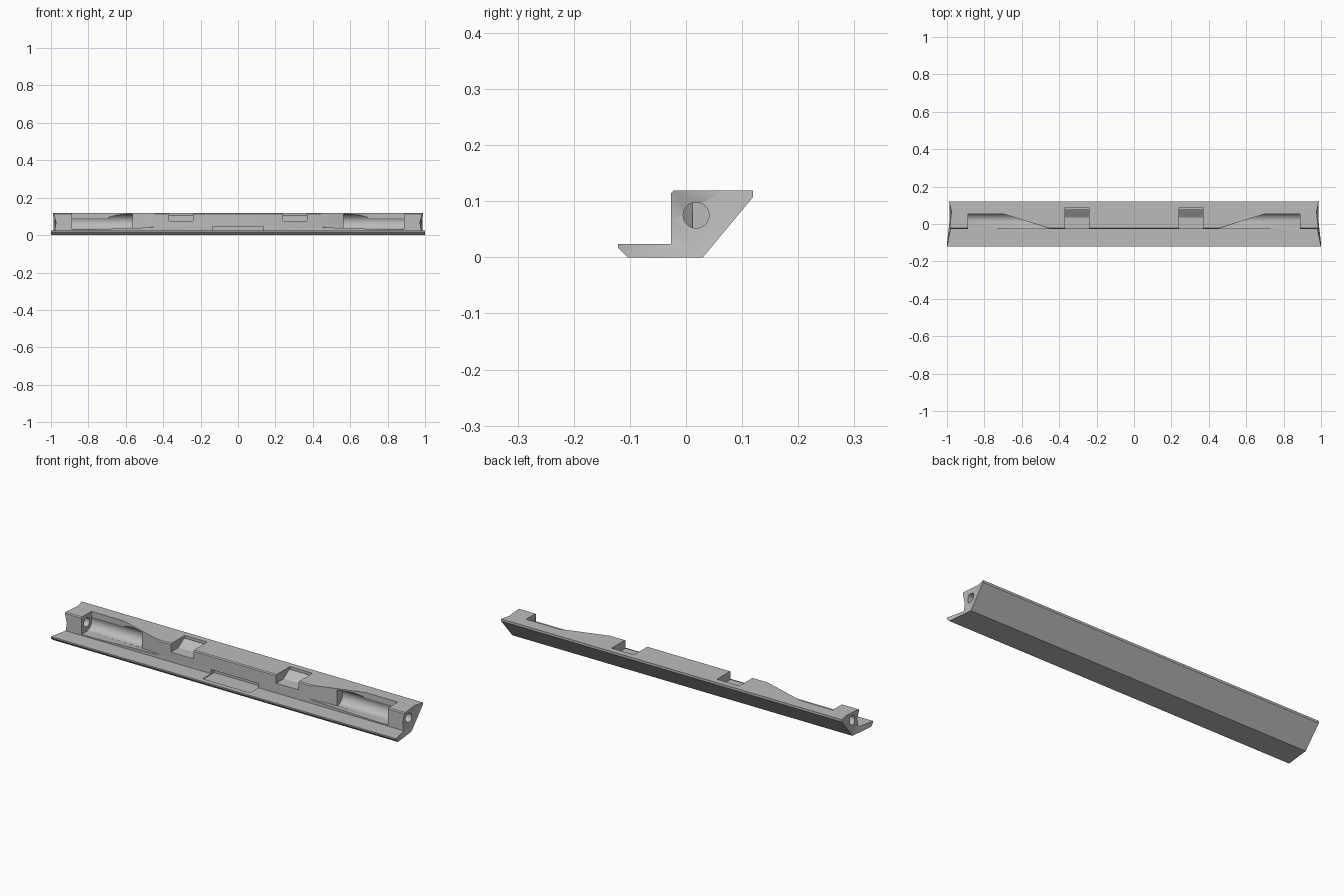
import bpy
import bmesh
from math import radians
from mathutils import Matrix

cube = bpy.data.objects.get("Cube")
if cube:
    bpy.data.objects.remove(cube, do_unlink=True)

grey = bpy.data.materials.new("satin grey")
grey.use_nodes = True
grey.diffuse_color = (0.5, 0.5, 0.5, 1)
grey.node_tree.nodes["Principled BSDF"].inputs["Base Color"].default_value = (0.5, 0.5, 0.5, 1)


def finish(bm, name):
    bmesh.ops.recalc_face_normals(bm, faces=bm.faces)
    mesh = bpy.data.meshes.new(name)
    bm.to_mesh(mesh)
    bm.free()
    mesh.materials.append(grey)
    obj = bpy.data.objects.new(name, mesh)
    bpy.context.collection.objects.link(obj)
    return obj


def loft(name, start, end):
    """Closed solid between two matching outlines."""
    bm = bmesh.new()
    a = [bm.verts.new(p) for p in start]
    b = [bm.verts.new(p) for p in end]
    for i in range(len(a)):
        j = (i + 1) % len(a)
        bm.faces.new((a[i], a[j], b[j], b[i]))
    caps = [bm.faces.new(a), bm.faces.new(b)]
    bmesh.ops.triangulate(bm, faces=caps)
    return finish(bm, name)


def bar(name, profile, x0, x1):
    return loft(name, [(x0, y, z) for y, z in profile], [(x1, y, z) for y, z in profile])


def rod(name, radius, x0, x1, y, z):
    bm = bmesh.new()
    place = Matrix.Translation(((x0 + x1) / 2, y, z)) @ Matrix.Rotation(radians(90), 4, "Y")
    bmesh.ops.create_cone(bm, cap_ends=True, segments=64, radius1=radius, radius2=radius,
                          depth=abs(x1 - x0), matrix=place)
    return finish(bm, name)


def prism(name, plan, side, top):
    """Upright solid from plan points (x, y, floor height)."""
    return loft(name, [(side * x, y, z) for x, y, z in plan],
                [(side * x, y, top) for x, y, z in plan])


# Rail body: (y, z, end x), the two ridge points form the notch in each end
outline = [
    (-0.027, 0.066, 0.973), (-0.027, 0.024, 0.98), (-0.121, 0.024, 1.0),
    (-0.121, 0.017, 1.0), (-0.104, 0.0, 1.0), (0.03, 0.0, 0.985),
    (0.119, 0.107, 0.988), (0.119, 0.119, 0.988), (0.068, 0.119, 0.976),
    (-0.022, 0.119, 0.985), (-0.027, 0.114, 0.985),
]
bm = bmesh.new()
rings = [[bm.verts.new((s * x, y, z)) for y, z, x in outline] for s in (-1, 1)]
for i in range(len(outline)):
    j = (i + 1) % len(outline)
    bm.faces.new((rings[0][i], rings[0][j], rings[1][j], rings[1][i]))
caps = []
for ring in rings:
    caps.append(bm.faces.new(ring[:9]))
    caps.append(bm.faces.new([ring[0]] + ring[8:]))
bmesh.ops.triangulate(bm, faces=caps)
rail = finish(bm, "corner_rail")

# Cutters for the pockets, end holes and clip windows
cutters = []
window = [(-0.05, 0.075), (0.035, 0.075), (0.079, 0.105), (0.087, 0.105),
          (0.087, 0.14), (-0.05, 0.14)]
for side, label in ((1, "left"), (-1, "right")):
    upper = [(0.42, -0.04, 0.072), (0.44, -0.027, 0.072), (0.7, 0.054, 0.072),
             (0.888, 0.054, 0.072), (0.888, -0.04, 0.072)]
    lower = [(0.42, -0.04, 0.045), (0.44, -0.027, 0.045), (0.565, 0.012, 0.03),
             (0.887, 0.018, 0.03), (0.887, -0.04, 0.03)]
    cutters += [
        prism(label + "_pocket_upper_cutter", upper, side, 0.15),
        prism(label + "_pocket_lower_cutter", lower, side, 0.08),
        rod(label + "_pocket_round_cutter", 0.041, side * 0.565, side * 0.889, 0.018, 0.071),
        rod(label + "_end_hole_cutter", 0.023, side * 0.87, side * 1.1, 0.018, 0.075),
        bar(label + "_window_cutter", window, side * 0.24, side * 0.37),
    ]

# Shallow slot at the foot of the wall
slot = [(-0.095, 0.02), (0.0, 0.02), (0.0, 0.046), (-0.095, 0.046)]
cutters.append(bar("slot_cutter", slot, -0.137, 0.137))

for cutter in cutters:
    cutter.hide_render = True
    cutter.hide_set(True)
    cut = rail.modifiers.new(cutter.name, "BOOLEAN")
    cut.operation = "DIFFERENCE"
    cut.solver = "EXACT"
    cut.object = cutter

# Apply the cuts, remove the cutters and smooth the round surfaces
bpy.context.view_layer.objects.active = rail
rail.select_set(True)
for name in [m.name for m in rail.modifiers]:
    bpy.ops.object.modifier_apply(modifier=name)
for cutter in cutters:
    bpy.data.objects.remove(cutter, do_unlink=True)
bpy.ops.object.shade_smooth_by_angle(angle=radians(25))
